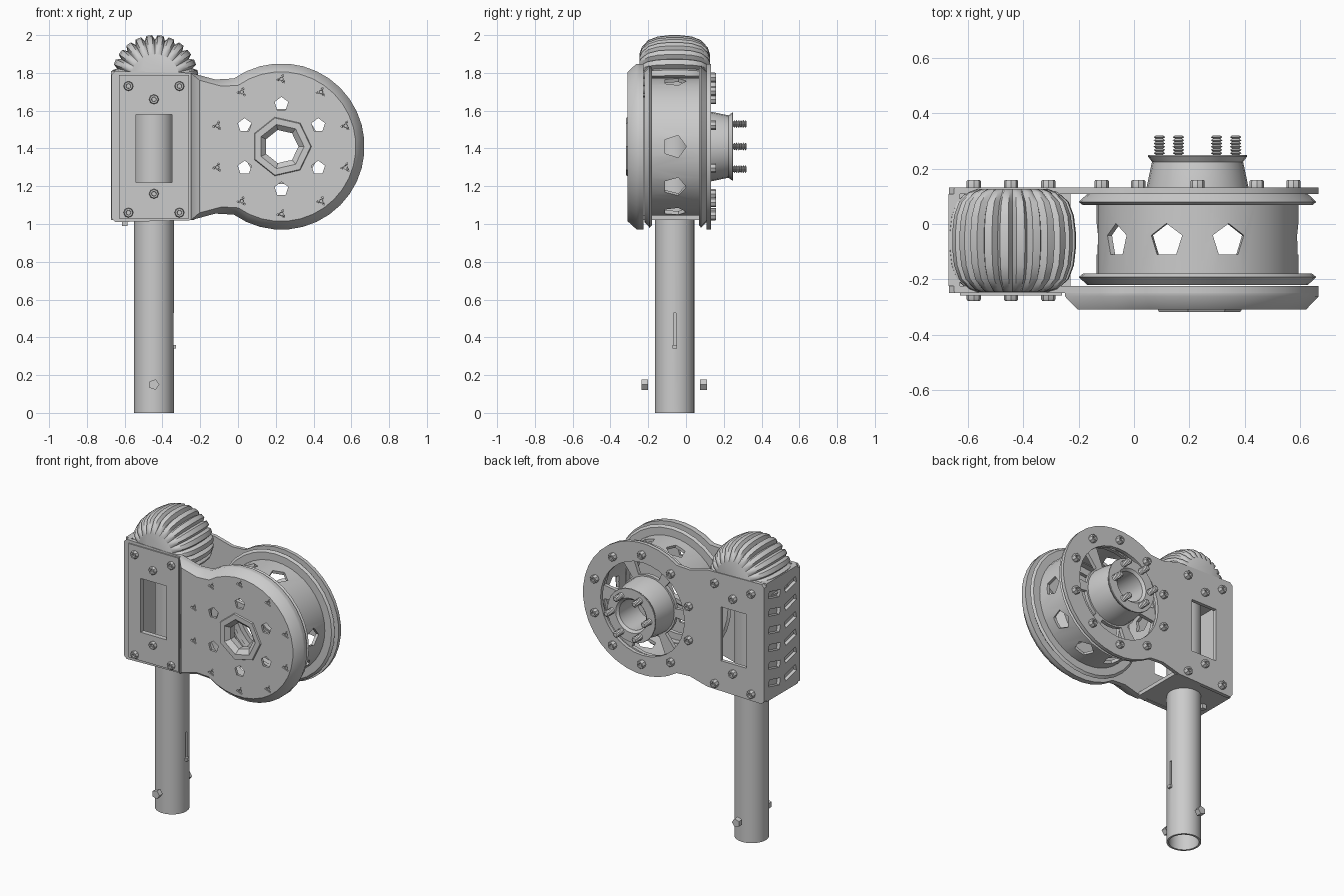
import bpy, bmesh
from math import sin, cos, pi, radians
from mathutils import Matrix, Vector

if "Cube" in bpy.data.objects:
    bpy.data.objects.remove(bpy.data.objects["Cube"])

CX, CZ, CY = 0.23, 1.41, -0.06     # drum axis (x, z) and mid-depth
TX = -0.445                        # tube axis x


def finish(name, bm, angle=35):
    bmesh.ops.remove_doubles(bm, verts=bm.verts, dist=1e-5)
    bmesh.ops.recalc_face_normals(bm, faces=bm.faces)
    me = bpy.data.meshes.new(name)
    bm.to_mesh(me)
    bm.free()
    me.shade_smooth()
    me.set_sharp_from_angle(angle=radians(angle))
    ob = bpy.data.objects.new(name, me)
    bpy.context.collection.objects.link(ob)
    return ob


def evaluated_bmesh(ob):
    dg = bpy.context.evaluated_depsgraph_get()
    me = bpy.data.meshes.new_from_object(ob.evaluated_get(dg))
    bm = bmesh.new()
    bm.from_mesh(me)
    bpy.data.objects.remove(ob)
    return bm


def plate(name, y0, y1, outline, holes=()):
    """Flat plate in the xz plane with any number of holes."""
    cu = bpy.data.curves.new(name, 'CURVE')
    cu.dimensions, cu.fill_mode, cu.extrude = '2D', 'BOTH', (y1 - y0) / 2
    for pts in [outline, *holes]:
        sp = cu.splines.new('POLY')
        sp.points.add(len(pts) - 1)
        for p, (x, z) in zip(sp.points, pts):
            p.co = (x, z, 0, 1)
        sp.use_cyclic_u = True
    ob = bpy.data.objects.new(name, cu)
    bpy.context.collection.objects.link(ob)
    bm = evaluated_bmesh(ob)
    bm.transform(Matrix.Translation((0, (y0 + y1) / 2, 0)) @ Matrix.Rotation(pi / 2, 4, 'X'))
    return finish(name, bm)


def lathe(name, prof, x=CX, z=CZ, n=32, closed=True, bm=None):
    """Revolve (radius, y) points round an axis along y."""
    own = bm is None
    bm = bm or bmesh.new()
    rings = [[bm.verts.new((x + r * cos(2 * pi * i / n), y, z + r * sin(2 * pi * i / n)))
              for i in range(n)] for r, y in prof]
    pairs = list(zip(rings, rings[1:])) + ([(rings[-1], rings[0])] if closed else [])
    for a, b in pairs:
        for i in range(n):
            j = (i + 1) % n
            bm.faces.new((a[i], a[j], b[j], b[i]))
    if not closed:
        bm.faces.new(rings[0])
        bm.faces.new(rings[-1])
    return finish(name, bm) if own else None


def box(bm, lo, hi, rot=None):
    lo, hi = Vector(lo), Vector(hi)
    m = Matrix.Translation((lo + hi) / 2) @ (rot or Matrix()) @ Matrix.Diagonal((*(hi - lo), 1))
    bmesh.ops.create_cube(bm, size=1, matrix=m)


def cut(ob, cutter_bm):
    cutter = finish("cutter", cutter_bm)
    cutter.hide_render = True
    mod = ob.modifiers.new("cut", 'BOOLEAN')
    mod.object, mod.operation, mod.solver = cutter, 'DIFFERENCE', 'EXACT'
    name = ob.name
    bm = evaluated_bmesh(ob)
    bpy.data.objects.remove(cutter)
    return finish(name, bm)


def ngon(x, z, r, n, a0=90):
    return [(x + r * cos(radians(a0) + 2 * pi * i / n), z + r * sin(radians(a0) + 2 * pi * i / n))
            for i in range(n)]


def around(r, n, a0=0):
    return ngon(CX, CZ, r, n, a0)


def lobe(left, flat, r=0.44):
    """Round end with a soft neck leading to a straight block on the left."""
    arc = [(CX + r * cos(radians(a)), CZ + r * sin(radians(a))) for a in range(-125, 126, 10)]
    side = [(-0.12, 1.765), (-0.25, 1.80)] + flat
    return arc + side + [(x, 2 * CZ - z) for x, z in reversed(side)]


# side plates with window and round opening
window = [(-0.54, 1.22), (-0.35, 1.22), (-0.35, 1.58), (-0.54, 1.58)]
body = lobe(-0.67, [(-0.65, 1.81), (-0.67, 1.79)])
plate("front_side_plate", -0.25, -0.225, body, [window, around(0.30, 32)])
plate("back_side_plate", 0.108, 0.132, body, [window, around(0.31, 32)])

# front cover: dished shell with vents and bolt recesses
cover = lobe(-0.25, [])
inset = [(0.21 + (x - 0.21) * 0.9, CZ + (z - CZ) * 0.9) for x, z in cover]
vents = [ngon(x, z, 0.038, 5, 90) for x, z in around(0.225, 6, 30)]
recesses = [ngon(x, z, 0.027, 3, 70) for x, z in around(0.357, 10, 18)]
plate("front_cover", -0.31, -0.293, inset, vents + recesses + [around(0.12, 7, 90)])
bm = bmesh.new()
loops = [[bm.verts.new((x, y, z)) for x, z in pts]
         for pts, y in ((cover, -0.245), (cover, -0.262), (inset, -0.31))]
for a, b in zip(loops, loops[1:]):
    for i in range(len(a)):
        j = (i + 1) % len(a)
        bm.faces.new((a[i], a[j], b[j], b[i]))
finish("front_cover_rim", bm, 60)
lathe("front_collar", [(0.165, -0.30), (0.155, -0.318), (0.12, -0.318), (0.09, -0.29),
                       (0.09, -0.25), (0.12, -0.25)], n=7)

# raised face panel beside the cover
plate("front_face_panel", -0.258, -0.25,
      [(-0.63, 1.03), (-0.26, 1.03), (-0.26, 1.79), (-0.63, 1.79)], [window])

# drum with pentagonal openings
drum = lathe("drum", [(0.365, -0.20), (0.365, 0.09), (0.345, 0.09), (0.345, -0.20)], n=40)
bm = bmesh.new()
for k in range(10):
    if k == 1:
        continue
    m = (Matrix.Translation((CX, CY, CZ)) @ Matrix.Rotation(-k * pi / 5, 4, 'Y')
         @ Matrix.Translation((0.36, 0, 0)) @ Matrix.Rotation(pi / 2, 4, 'Y'))
    bmesh.ops.create_cone(bm, cap_ends=True, segments=5, radius1=0.062, radius2=0.062,
                          depth=0.12, matrix=m)
cut(drum, bm)
for name, y, s in (("drum_flange_front", -0.18, -1), ("drum_flange_back", 0.068, 1)):
    lathe(name, [(0.34, y), (0.415, y), (0.43, y + s * 0.012), (0.40, y + s * 0.04),
                 (0.34, y + s * 0.04)], n=32)

# spoked end of the drum and the hub
gaps = []
for k in range(6):
    a = [radians(30 + 60 * k + d) for d in (-22, -7, 7, 22)]
    gaps.append([(CX + 0.335 * cos(t), CZ + 0.335 * sin(t)) for t in a]
                + [(CX + 0.20 * cos(t), CZ + 0.20 * sin(t)) for t in reversed(a)])
plate("hub_spokes", 0.04, 0.065, around(0.36, 40), gaps + [around(0.11, 12)])
lathe("hub", [(0.19, 0.045), (0.185, 0.13), (0.165, 0.225), (0.18, 0.245), (0.178, 0.25),
              (0.115, 0.25), (0.10, 0.235), (0.10, 0.045)], n=24)

# threaded studs on the hub
bm = bmesh.new()
thread = [(0.013 if i % 2 else 0.021, 0.245 + i * 0.0058) for i in range(14)]
for x, z in around(0.138, 6):
    lathe("", thread, x, z, 8, False, bm)
finish("hub_studs", bm, 20)


# socket-head bolts
def bolts(name, centres, y, s, r=0.026, h=0.028):
    bm = bmesh.new()
    for x, z in centres:
        lathe("", [(r, y), (r, y + s * h * 0.8), (r * 0.85, y + s * h), (r * 0.5, y + s * h),
                   (r * 0.45, y + s * h * 0.4)], x, z, 8, False, bm)
    finish(name, bm)


block = [(x, z) for x in (-0.58, -0.31) for z in (1.06, 1.73)] + [(TX, 1.16), (TX, 1.66)]
bolts("front_bolts", block, -0.25, -1)
bolts("back_bolts", block + around(0.365, 10, 18), 0.132, 1)
bolts("cover_bolts", around(0.357, 10, 18), -0.275, -1, 0.02, 0.03)

# left grip wall with two columns of slots
bm = bmesh.new()
box(bm, (-0.672, -0.245, 1.02), (-0.63, 0.128, 1.81))
bmesh.ops.bevel(bm, geom=[e for e in bm.edges if abs(e.verts[0].co.z - e.verts[1].co.z) > 0.5
                          and e.verts[0].co.x < -0.66], offset=0.02, segments=2, affect='EDGES')
wall = finish("grip_wall", bm)
bm = bmesh.new()
for s in (-1, 1):
    for i in range(6):
        y, z = CY + s * 0.085, 1.12 + i * 0.118
        box(bm, (-0.70, y - 0.06, z - 0.022), (-0.65, y + 0.06, z + 0.022),
            Matrix.Rotation(s * 0.25, 4, 'X'))
cut(wall, bm)

# floor of the block and small peg below it
bm = bmesh.new()
box(bm, (-0.66, -0.235, 1.02), (-0.23, 0.12, 1.045))
finish("block_floor", bm)
bm = bmesh.new()
box(bm, (-0.615, -0.08, 0.99), (-0.585, -0.05, 1.03))
finish("floor_peg", bm)

# hollow post with a narrow slit
bm = bmesh.new()
lathe("", [(0.105, 0), (0.105, 1.74), (0.092, 1.74), (0.092, 0)], 0, 0, 24, True, bm)
bm.transform(Matrix.Translation((TX, CY, 0)) @ Matrix.Rotation(pi / 2, 4, 'X'))
post = finish("post", bm)
bm = bmesh.new()
box(bm, (TX + 0.08, CY - 0.006, 0.35), (TX + 0.12, CY + 0.006, 0.53))
cut(post, bm)
bm = bmesh.new()
for y0, y1 in ((-0.235, -0.20), (0.075, 0.11)):
    lathe("", [(0.029, y0), (0.029, y1)], TX, 0.15, 5, False, bm)
finish("post_pins", bm)
bm = bmesh.new()
box(bm, (TX + 0.09, CY - 0.012, 0.34), (TX + 0.118, CY + 0.012, 0.36))
finish("post_button", bm)

# ribbed rounded wheel cap on top
bm = bmesh.new()
teeth, rings = 24, []
half = [(0.187, 0.13), (0.175, 0.165), (0.14, 0.204), (0.09, 0.223), (0.03, 0.23)]
for dy, r in half + [(-dy, r) for dy, r in reversed(half)]:
    ring = []
    for i in range(teeth * 4):
        d = 0.0 if abs(dy) > 0.18 else 0.024
        rr = r - (d if i % 4 == 0 else 0)
        t = 2 * pi * i / (teeth * 4)
        ring.append(bm.verts.new((TX + 0.005 + rr * cos(t), CY + dy,
                                  max(1.77 + rr * sin(t), 1.69 + 0.02 * sin(t)))))
    rings.append(ring)
for a, b in zip(rings, rings[1:]):
    for i in range(len(a)):
        j = (i + 1) % len(a)
        bm.faces.new((a[i], a[j], b[j], b[i]))
bm.faces.new(rings[0])
bm.faces.new(rings[-1])
finish("ribbed_cap", bm, 40)
